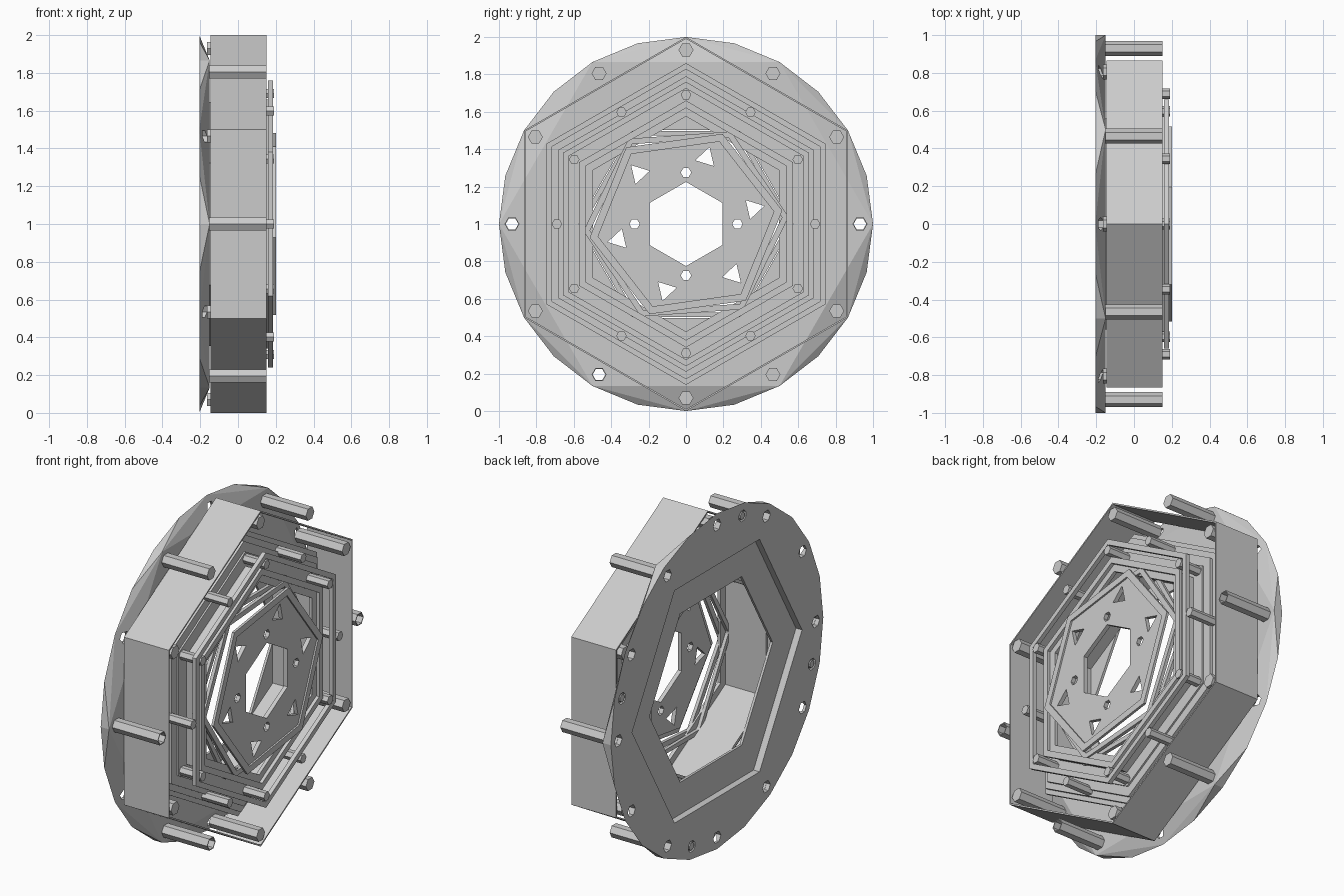
import bpy, bmesh
from math import cos, sin, radians

if "Cube" in bpy.data.objects:
    bpy.data.objects.remove(bpy.data.objects["Cube"])

CZ = 1.0  # height of the axis, which runs along x


def loop(bm, x, r, n, phase, cy=0.0, cz=0.0):
    return [bm.verts.new((x, cy + r * cos(radians(phase + 360 * i / n)),
                          CZ + cz + r * sin(radians(phase + 360 * i / n)))) for i in range(n)]


def finish(bm, name):
    bmesh.ops.recalc_face_normals(bm, faces=bm.faces)
    me = bpy.data.meshes.new(name)
    bm.to_mesh(me)
    bm.free()
    ob = bpy.data.objects.new(name, me)
    bpy.context.collection.objects.link(ob)
    return ob


def bridge(bm, a, b):
    n = len(a)
    for i in range(n):
        bm.faces.new((a[i], a[(i + 1) % n], b[(i + 1) % n], b[i]))


def add_prism(bm, x0, x1, r, n, phase, cy=0, cz=0):
    a, b = loop(bm, x0, r, n, phase, cy, cz), loop(bm, x1, r, n, phase, cy, cz)
    bridge(bm, a, b)
    bm.faces.new(a)
    bm.faces.new(b)


def add_ring(bm, x0, x1, ro, ri, n, phase, cy=0, cz=0):
    ls = [loop(bm, x, r, n, phase, cy, cz) for x, r in ((x0, ro), (x1, ro), (x1, ri), (x0, ri))]
    for i in range(4):
        bridge(bm, ls[i], ls[(i + 1) % 4])


def ring(name, x0, x1, ro, ri, phase):
    bm = bmesh.new()
    add_ring(bm, x0, x1, ro, ri, 6, phase)
    return finish(bm, name)


def cut(ob, bm):
    cutter = finish(bm, "cutter")
    cutter.hide_render = True
    m = ob.modifiers.new("cut", 'BOOLEAN')
    m.operation, m.solver, m.object = 'DIFFERENCE', 'EXACT', cutter
    bpy.context.view_layer.objects.active = ob
    bpy.ops.object.modifier_apply(modifier=m.name)
    bpy.data.objects.remove(cutter, do_unlink=True)


def polar(r, deg):
    return r * cos(radians(deg)), r * sin(radians(deg))


# flange: round at the back, six-sided at the front
bm = bmesh.new()
pts = loop(bm, -0.205, 1.0, 24, 0) + loop(bm, -0.15, 1.0, 6, 0)
bmesh.ops.convex_hull(bm, input=pts)
flange = finish(bm, "flange")
bm = bmesh.new()
add_prism(bm, -0.3, 0.0, 0.8, 6, 0)
for k in range(12):
    add_prism(bm, -0.3, 0.0, 0.036, 6, 0, *polar(0.93, 30 * k))
for k in range(4):
    add_ring(bm, -0.3, -0.19, 0.034, 0.022, 8, 22.5, *polar(0.925, 15 + 90 * k))
cut(flange, bm)

# recessed floor of the flange
ring("flange_floor", -0.165, -0.15, 0.81, 0.58, 0)

# thin open six-sided housing
ring("housing", -0.145, 0.15, 1.0, 0.99, 30)

# outer posts, three of them hollow
bm = bmesh.new()
for k in range(12):
    c = polar(0.93, 30 * k)
    if k in (0, 6, 8):
        add_ring(bm, -0.18, 0.15, 0.04, 0.034, 6, 0, *c)
    else:
        add_prism(bm, -0.165, 0.15, 0.04, 6, 0, *c)
finish(bm, "outer_posts")

# inner sleeve between the flange and the frames
ring("inner_sleeve", -0.15, 0.13, 0.645, 0.625, 30)

# stacked upright frames
for i, (x0, x1, ro, ri) in enumerate((
        (-0.02, 0.0, 0.86, 0.80), (0.0, 0.02, 0.83, 0.77), (0.02, 0.04, 0.79, 0.71),
        (0.16, 0.185, 0.76, 0.725), (0.03, 0.05, 0.73, 0.63),
        (0.14, 0.16, 0.66, 0.62), (0.12, 0.14, 0.63, 0.575))):
    ring(f"frame_{i + 1}", x0, x1, ro, ri, 30)

# inner posts between the frames
bm = bmesh.new()
for k in range(12):
    add_prism(bm, 0.02, 0.19, 0.028, 6, 0, *polar(0.69, 30 * k))
finish(bm, "inner_posts")

# twisted frames around the centre
for i, (x0, x1, ro, ri, ph) in enumerate((
        (0.10, 0.12, 0.575, 0.545, 0), (0.13, 0.15, 0.55, 0.515, 4),
        (0.185, 0.20, 0.52, 0.475, 8))):
    ring(f"twisted_frame_{i + 1}", x0, x1, ro, ri, ph)

# centre plate with six-sided bore, four round holes and corner slots
bm = bmesh.new()
add_prism(bm, 0.165, 0.19, 0.48, 6, 8)
plate = finish(bm, "centre_plate")
bm = bmesh.new()
add_prism(bm, 0, 0.4, 0.225, 6, 30)
for k in range(4):
    add_prism(bm, 0, 0.4, 0.028, 6, 0, *polar(0.275, 90 * k))
for k in range(6):
    a = 13 + 60 * k
    add_prism(bm, 0, 0.4, 0.06, 3, a, *polar(0.37, a))
cut(plate, bm)
